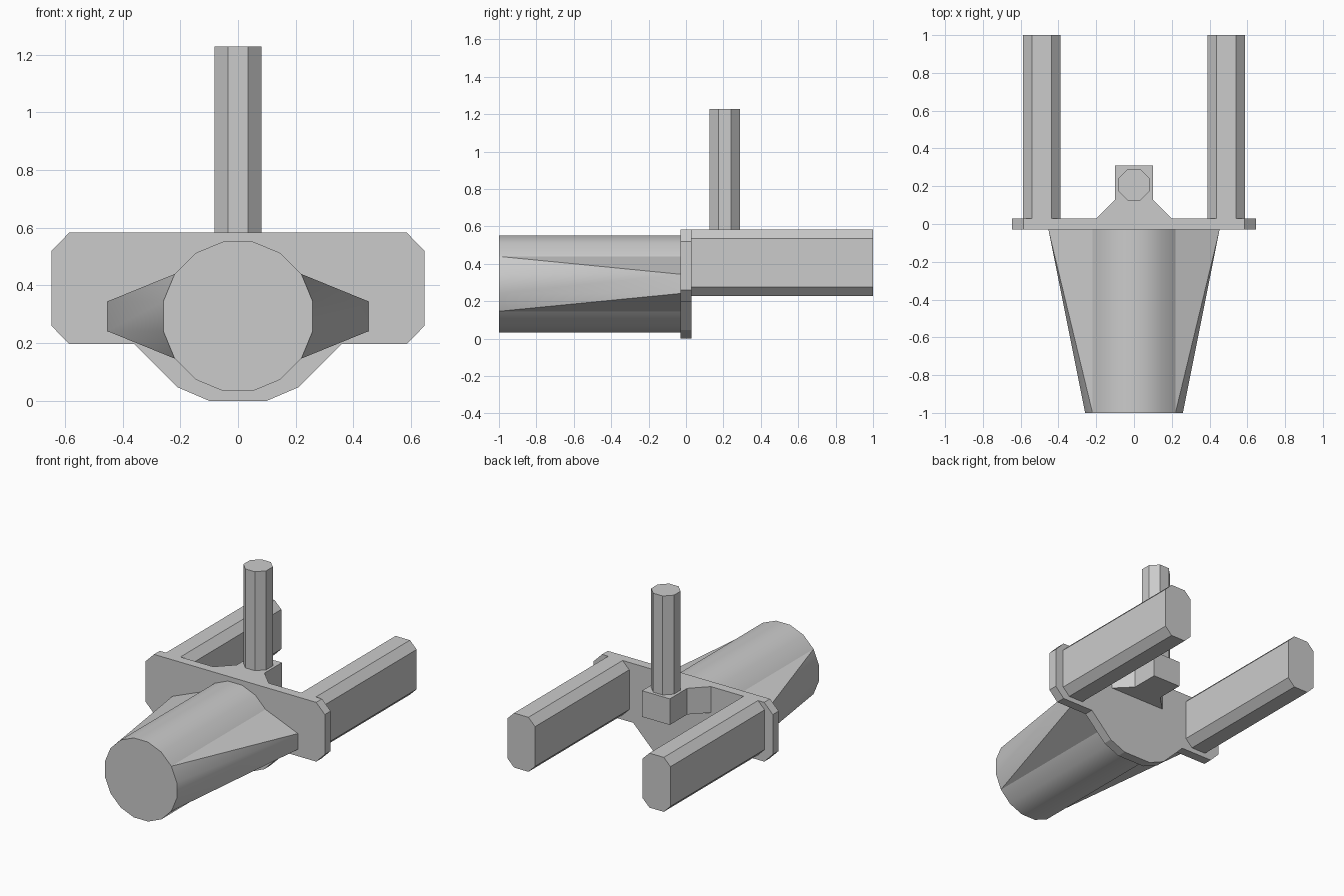
import bpy, bmesh
from math import sin, cos, pi, radians

if "Cube" in bpy.data.objects:
    bpy.data.objects.remove(bpy.data.objects["Cube"])


def finish(bm, name):
    bmesh.ops.recalc_face_normals(bm, faces=bm.faces)
    mesh = bpy.data.meshes.new(name)
    bm.to_mesh(mesh)
    bm.free()
    obj = bpy.data.objects.new(name, mesh)
    bpy.context.collection.objects.link(obj)
    return obj


def prism(name, points, start, end, axis):
    """Extrude a 2D outline: axis 'Y' takes (x, z) points, axis 'Z' takes (x, y)."""
    bm = bmesh.new()
    if axis == 'Y':
        verts = [bm.verts.new((a, start, b)) for a, b in points]
        move = (0, end - start, 0)
    else:
        verts = [bm.verts.new((a, b, start)) for a, b in points]
        move = (0, 0, end - start)
    face = bm.faces.new(verts)
    ext = bmesh.ops.extrude_face_region(bm, geom=[face], use_keep_orig=True)
    top = [g for g in ext['geom'] if isinstance(g, bmesh.types.BMVert)]
    bmesh.ops.translate(bm, verts=top, vec=move)
    return finish(bm, name)


def mirrored(half):
    return half + [(-x, v) for x, v in reversed(half)]


def ring(radius, sides, cx, cy):
    return [(cx + radius * cos((i + .5) * 2 * pi / sides),
             cy + radius * sin((i + .5) * 2 * pi / sides)) for i in range(sides)]


# Mounting plate with rounded lower lobe
prism("mounting_plate", mirrored([
    (0.10, 0), (0.21, 0.047), (0.36, 0.197), (0.585, 0.197),
    (0.647, 0.26), (0.647, 0.52), (0.585, 0.583)]), -0.03, 0.03, 'Y')

# Two chamfered rails at the back
c = 0.048
for side, label in ((-1, "left"), (1, "right")):
    x0, x1, z0, z1 = side * 0.488 - 0.1, side * 0.488 + 0.1, 0.228, 0.583
    prism(label + "_rail", [
        (x0 + c, z0), (x1 - c, z0), (x1, z0 + c), (x1, z1 - c),
        (x1 - c, z1), (x0 + c, z1), (x0, z1 - c), (x0, z0 + c)], 0.03, 1.0, 'Y')

# Flared bracket and upright octagonal post
prism("post_bracket", mirrored([(0.2, 0.03), (0.1, 0.13), (0.1, 0.31)]),
      0.413, 0.583, 'Z')
prism("upright_post", ring(0.089, 8, 0, 0.207), 0.583, 1.228, 'Z')

# 16-sided barrel whose two side facets flare out into wings at the plate
N = 16
outline = ring(0.264, N, 0, 0.293)
wing = {0, N - 1, N // 2 - 1, N // 2}
bm = bmesh.new()
front = [bm.verts.new((x, -1.0, z)) for x, z in outline]
back = [bm.verts.new(((0.453 if x > 0 else -0.453) if i in wing else x, -0.03, z))
        for i, (x, z) in enumerate(outline)]
bm.faces.new(front)
bm.faces.new(back)
for i in range(N):
    j = (i + 1) % N
    if (i in wing) == (j in wing):
        bm.faces.new((front[i], front[j], back[j], back[i]))
    else:
        w, n = (i, j) if i in wing else (j, i)
        bm.faces.new((front[n], front[w], back[w]))
        bm.faces.new((front[n], back[w], back[n]))
barrel = finish(bm, "flared_barrel")
bpy.context.view_layer.objects.active = barrel
barrel.select_set(True)
bpy.ops.object.shade_smooth_by_angle(angle=radians(22.7))
